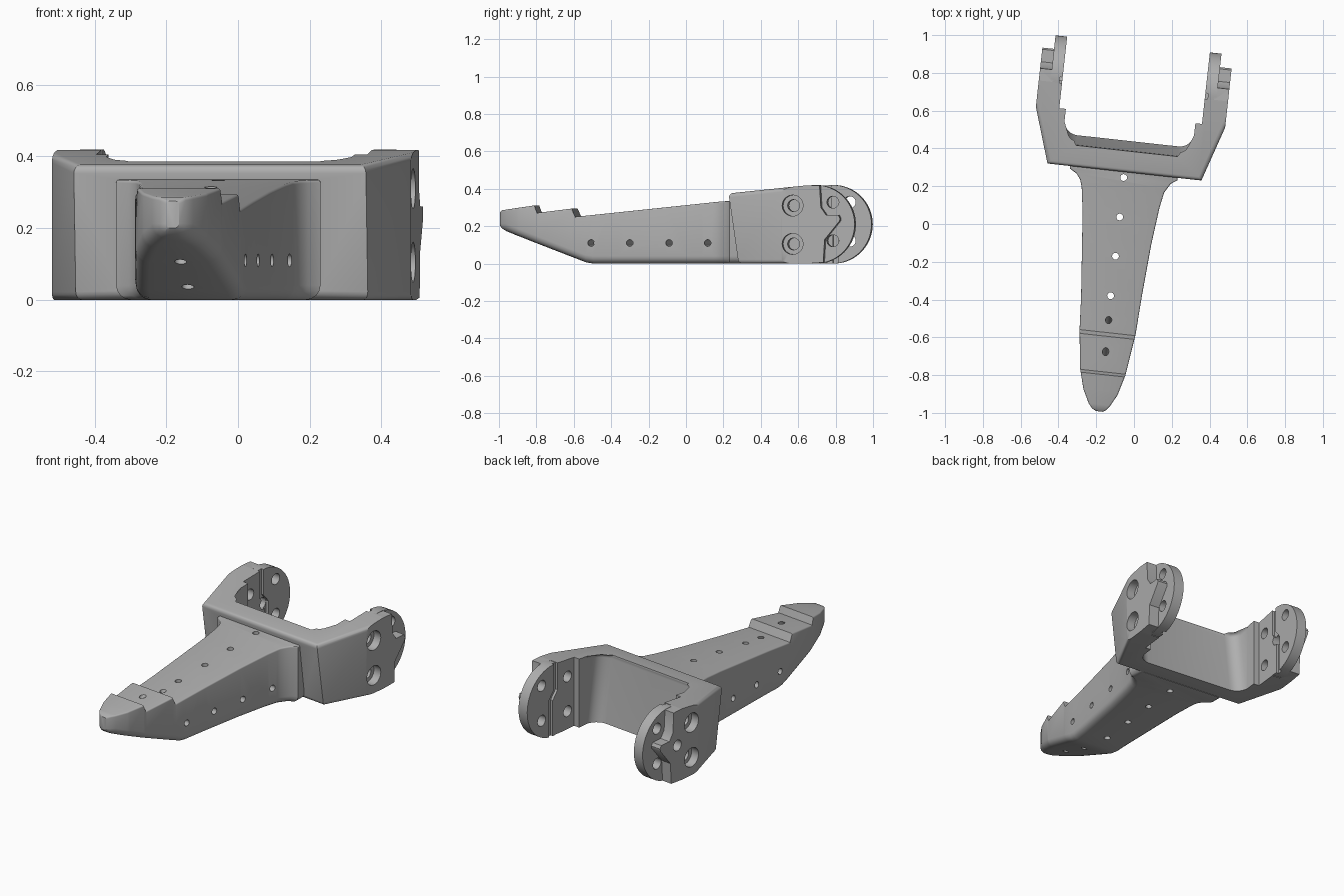
import bpy, bmesh, math
from mathutils import Matrix, Vector

if "Cube" in bpy.data.objects:
    bpy.data.objects.remove(bpy.data.objects["Cube"])

grey = bpy.data.materials.new("plain_grey")
grey.diffuse_color = (0.43, 0.43, 0.43, 1)
grey.use_nodes = True
grey.node_tree.nodes["Principled BSDF"].inputs["Base Color"].default_value = grey.diffuse_color

# The fork is drawn in its own frame, which is turned slightly about z
FORK = Matrix.Rotation(math.radians(-6.3), 4, 'Z') @ Matrix.Translation((-0.0805, 0, 0))
ACROSS = (FORK.to_3x3() @ Vector((1, 0, 0))).normalized()


def finish(name, bm, matrix=Matrix()):
    bm.transform(matrix)
    bmesh.ops.recalc_face_normals(bm, faces=bm.faces)
    me = bpy.data.meshes.new(name)
    bm.to_mesh(me)
    bm.free()
    me.materials.append(grey)
    ob = bpy.data.objects.new(name, me)
    bpy.context.collection.objects.link(ob)
    return ob


def loft(rings):
    """Skin a list of equal rings and cap both ends."""
    bm = bmesh.new()
    vs = [[bm.verts.new(p) for p in r] for r in rings]
    n = len(vs[0])
    for a, b in zip(vs, vs[1:]):
        for i in range(n):
            bm.faces.new((a[i], a[(i + 1) % n], b[(i + 1) % n], b[i]))
    bm.faces.new(vs[0])
    bm.faces.new(vs[-1][::-1])
    return bm


def rod(name, p, q, r, n=24, matrix=Matrix()):
    p, q = Vector(p), Vector(q)
    d = q - p
    bm = bmesh.new()
    m = Matrix.Translation((p + q) / 2) @ d.to_track_quat('Z', 'Y').to_matrix().to_4x4()
    bmesh.ops.create_cone(bm, cap_ends=True, segments=n, radius1=r, radius2=r,
                          depth=d.length, matrix=m)
    return finish(name, bm, matrix)


def side_plate(name, outline, u0, u1):
    """Extrude a (v, z) outline across the fork."""
    return finish(name, loft([[(u, v, z) for v, z in outline] for u in (u0, u1)]), FORK)


def boolean(ob, tool, op):
    tool.hide_render = True
    mod = ob.modifiers.new(op, 'BOOLEAN')
    mod.operation, mod.object, mod.solver = op, tool, 'EXACT'
    bpy.context.view_layer.objects.active = ob
    bpy.ops.object.modifier_apply(modifier=mod.name)
    bpy.data.objects.remove(tool, do_unlink=True)


# Fork: crossbar with two flared cheeks, leaning front and back walls
half = [(0.41, 0.265), (0.504, 0.56), (0.504, 0.70), (0.38, 0.70), (0.38, 0.566),
        (0.345, 0.566), (0.345, 0.50)]
half += [(0.27 + 0.075 * math.cos(a), 0.455 - 0.075 * math.sin(a))
         for a in [math.pi / 2 * i / 6 for i in range(1, 7)]]
outline = half + [(-u, v) for u, v in reversed(half)]
bottom = [(u, v + (0.054 if v < 0.48 else 0), 0) for u, v in outline]
top = [(u, v, 0.375 + 0.1 * (v - 0.265)) for u, v in outline]
bm = loft([bottom, top])
rounded = []
for e in bm.edges:
    a, b = e.verts[0].co, e.verts[1].co
    level = abs(a.z - b.z) < 0.1
    front = max(a.y, b.y) < 0.57 and max(abs(a.x), abs(b.x)) > 0.4
    back = max(a.y, b.y) < 0.52 and abs(a.x) < 0.35 and abs(b.x) < 0.35
    if level and (front or (back and a.z > 0.1)):
        rounded.append(e)
bmesh.ops.bevel(bm, geom=rounded, offset=0.022, segments=4, profile=0.5, affect='EDGES')
body = finish("forked_bracket", bm, FORK)

# Round ends, outer stepped layers with tabs
tab = [(0.70, 0.0), (0.785, 0.006), (0.792, 0.128), (0.873, 0.228), (0.875, 0.242),
       (0.866, 0.26), (0.80, 0.26), (0.772, 0.30), (0.765, 0.417), (0.70, 0.4185)]
for s in (-1, 1):
    boolean(body, rod("round_end", (s * 0.38, 0.737, 0.21), (s * 0.442, 0.737, 0.21),
                      0.21, 64, FORK), 'UNION')
    boolean(body, side_plate("outer_layer", tab, s * 0.43, s * 0.504), 'UNION')

# Arm: tapering bar lofted along y, with two steps on top and a sloped underside
left = [(-0.997, -0.20), (-0.985, -0.222), (-0.96, -0.24), (-0.887, -0.268), (-0.776, -0.286),
        (-0.57, -0.288), (-0.4, -0.28), (0.05, -0.272), (0.18, -0.277), (0.22, -0.285),
        (0.25, -0.305), (0.272, -0.34), (0.35, -0.34)]
right = [(-0.997, -0.165), (-0.985, -0.146), (-0.96, -0.125), (-0.9, -0.087), (-0.79, -0.045),
         (-0.57, 0.008), (-0.343, 0.045), (-0.08, 0.092), (0.116, 0.135), (0.2, 0.16),
         (0.25, 0.195), (0.272, 0.23), (0.35, 0.23)]
low = [(-0.997, 0.2), (-0.985, 0.186), (-0.96, 0.172), (-0.52, 0.006), (-0.48, 0.0), (0.35, 0.0)]
high = [(-0.997, 0.275), (-0.985, 0.285), (-0.80, 0.311), (-0.785, 0.271), (-0.595, 0.294),
        (-0.575, 0.25), (0.22, 0.332), (0.35, 0.338)]


def at(table, y):
    for (a, p), (b, q) in zip(table, table[1:]):
        if y <= b:
            return p + (q - p) * max(0, y - a) / (b - a)
    return table[-1][1]


def section(y):
    l, r, b, t = (at(k, y) for k in (left, right, low, high))
    rb = min(0.04, (r - l) * 0.35, (t - b) * 0.35)
    rt = min(0.008, rb)
    pts = []
    for cx, cz, rad, start in ((l + rb, b + rb, rb, 180), (r - rb, b + rb, rb, 270),
                               (r - rt, t - rt, rt, 0), (l + rt, t - rt, rt, 90)):
        for i in range(5):
            a = math.radians(start + 22.5 * i)
            x = cx + rad * math.cos(a)
            pts.append((x, y - 0.11 * (x + 0.14), cz + rad * math.sin(a)))
    return pts


stations = sorted({p[0] for t in (left, right, low, high) for p in t})
boolean(body, finish("arm", loft([section(y) for y in stations])), 'UNION')

# Screw holes through the cheeks: counterbored pair, plain pair, centre hole on one side
groove = [(0.70, 0.45), (0.70, 0.26), (0.74, 0.21), (0.74, -0.02),
          (0.77, -0.02), (0.77, 0.22), (0.73, 0.27), (0.73, 0.45)]
for s in (-1, 1):
    boolean(body, side_plate("inner_groove", groove, s * 0.36, s * 0.395), 'DIFFERENCE')
    holes = [(0.62, 0.31), (0.62, 0.105), (0.83, 0.328), (0.83, 0.122)]
    if s < 0:
        holes.append((0.735, 0.215))
    for v, z in holes:
        boolean(body, rod("hole", (s * 0.3, v, z), (s * 0.6, v, z), 0.032, 24, FORK), 'DIFFERENCE')
    for v, z in holes[:2]:
        boolean(body, rod("counterbore", (s * 0.455, v, z), (s * 0.6, v, z), 0.056, 28, FORK),
                'DIFFERENCE')

# Upright holes, tilted tip holes and cross holes in the arm
for x, y in ((-0.055, 0.246), (-0.076, 0.037), (-0.098, -0.17), (-0.124, -0.38)):
    boolean(body, rod("hole", (x, y, -0.1), (x, y, 0.5), 0.018, 16), 'DIFFERENCE')
for p, q in (((-0.134, -0.507, 0.26), (-0.14, -0.60, 0.035)),
             ((-0.15, -0.675, 0.285), (-0.16, -0.78, 0.11))):
    p, q = Vector(p), Vector(q)
    d = (p - q).normalized() * 0.08
    boolean(body, rod("hole", p + d, q - d, 0.017, 16), 'DIFFERENCE')
for x, y in ((0.02, -0.507), (0.05, -0.30), (0.09, -0.09), (0.135, 0.117)):
    c = Vector((x, y, 0.11))
    boolean(body, rod("hole", c - ACROSS * 0.55, c + ACROSS * 0.15, 0.018, 16), 'DIFFERENCE')

bpy.ops.object.select_all(action='DESELECT')
body.select_set(True)
bpy.context.view_layer.objects.active = body
bpy.ops.object.shade_smooth_by_angle(angle=math.radians(32))
